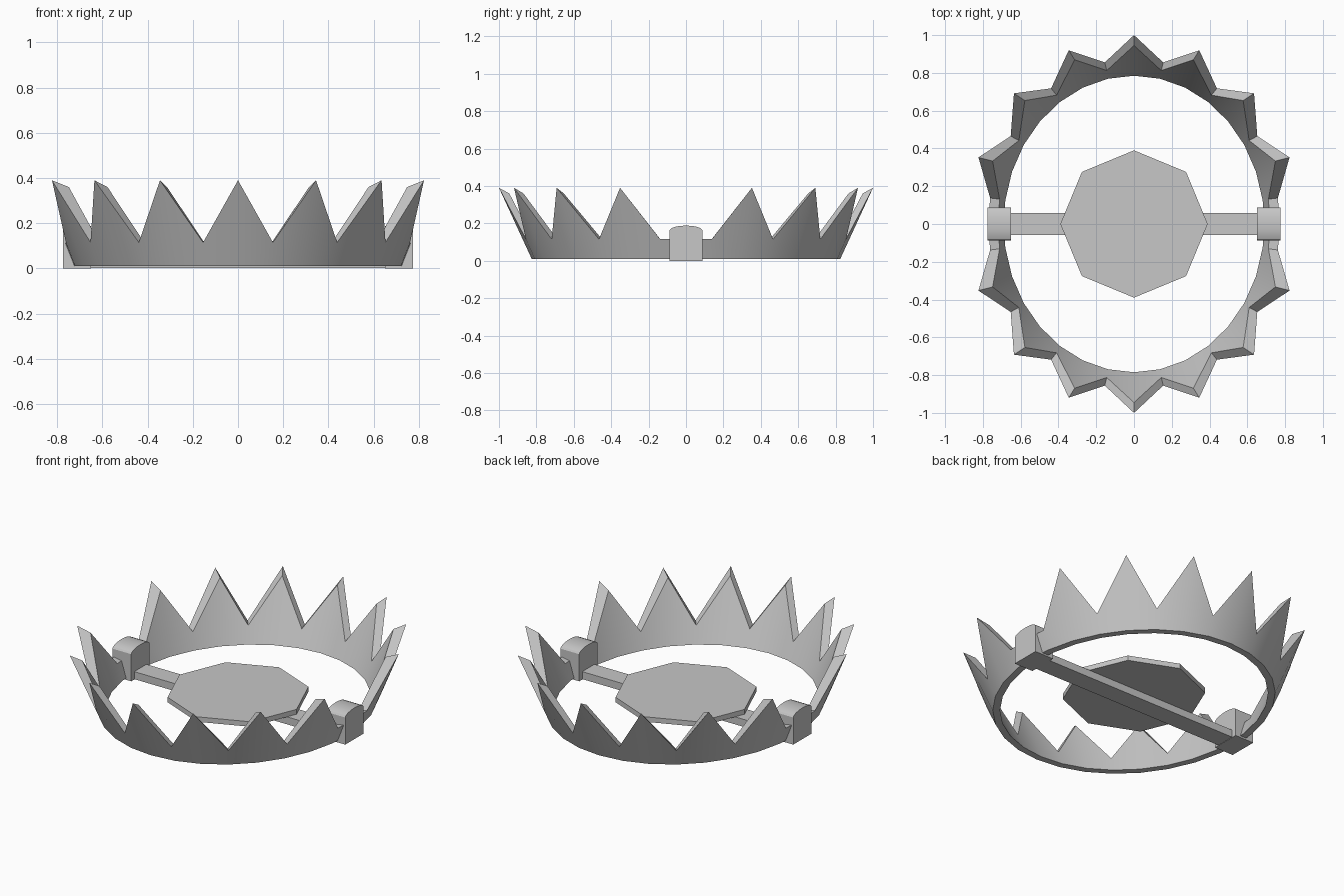
import bpy, bmesh
from math import sin, cos, pi, radians

default = bpy.data.objects.get("Cube")
if default:
    bpy.data.objects.remove(default, do_unlink=True)

steel = bpy.data.materials.new("grey steel")
steel.use_nodes = True
grey = (0.57, 0.57, 0.57, 1)
steel.diffuse_color = grey
steel.node_tree.nodes["Principled BSDF"].inputs["Base Color"].default_value = grey


def finish(name, bm, smooth=None):
    bmesh.ops.recalc_face_normals(bm, faces=bm.faces)
    mesh = bpy.data.meshes.new(name)
    bm.to_mesh(mesh)
    bm.free()
    mesh.materials.append(steel)
    obj = bpy.data.objects.new(name, mesh)
    bpy.context.collection.objects.link(obj)
    if smooth:
        bpy.ops.object.select_all(action="DESELECT")
        obj.select_set(True)
        bpy.context.view_layer.objects.active = obj
        bpy.ops.object.shade_smooth_by_angle(angle=radians(smooth))
    return obj


def extrude_profile(name, points, offset, smooth=None):
    bm = bmesh.new()
    face = bm.faces.new([bm.verts.new(p) for p in points])
    grown = bmesh.ops.extrude_face_region(bm, geom=[face])["geom"]
    verts = [v for v in grown if isinstance(v, bmesh.types.BMVert)]
    bmesh.ops.translate(bm, verts=verts, vec=offset)
    return finish(name, bm, smooth)


BASE, VALLEY, TIP = 0.01, 0.115, 0.39


def wall_point(angle, z, bottom, top, top_z):
    """Point on a flared elliptical wall; the radii grow evenly with height."""
    f = (z - BASE) / (top_z - BASE)
    rx, ry = (b + (t - b) * f for b, t in zip(bottom, top))
    return (rx * sin(angle), ry * cos(angle), z)


def jaw(name, side):
    # Seven teeth, with a short level stretch at each hinge
    half_tooth = radians(11.56)
    columns = [(i * half_tooth, i % 2 == 0) for i in range(-7, 8)]
    columns = [(-pi / 2, False)] + columns + [(pi / 2, False)]
    bm = bmesh.new()
    rings = []
    for angle, is_tip in columns:
        outer_z = TIP if is_tip else VALLEY
        inner_z = 0.36 if is_tip else 0.107
        outer = ((0.73, 0.825), (0.88, 1.0), TIP)
        inner = ((0.69, 0.785), (0.80, 0.945), 0.36)
        section = [wall_point(angle, BASE, *outer), wall_point(angle, outer_z, *outer),
                   wall_point(angle, inner_z, *inner), wall_point(angle, BASE, *inner)]
        rings.append([bm.verts.new((x, y * side, z)) for x, y, z in section])
    for a, b in zip(rings, rings[1:]):
        for k in range(4):
            n = (k + 1) % 4
            bm.faces.new((a[k], a[n], b[n], b[k]))
    bm.faces.new(rings[0])
    bm.faces.new(rings[-1])
    return finish(name, bm, 25)


jaw("back_jaw", 1)
jaw("front_jaw", -1)

# Hinge blocks with a shallow arched top
arch = [(0.087 * cos(pi * i / 8), 0.163 + 0.025 * sin(pi * i / 8)) for i in range(9)]
block = [(0.087, 0)] + arch + [(-0.087, 0)]
for name, x in (("left_hinge", 0.65), ("right_hinge", -0.775)):
    extrude_profile(name, [(x, y, z) for y, z in block], (0.125, 0, 0), 30)

# Flat bar joining the hinges
bar = [(-0.70, -0.058, 0.002), (0.70, -0.058, 0.002), (0.70, 0.058, 0.002), (-0.70, 0.058, 0.002)]
extrude_profile("base_bar", bar, (0, 0, 0.045))

# Eight-sided trigger plate
plate = [(0.39 * cos(pi * i / 4), 0.39 * sin(pi * i / 4), 0.046) for i in range(8)]
extrude_profile("trigger_plate", plate, (0, 0, 0.03))
